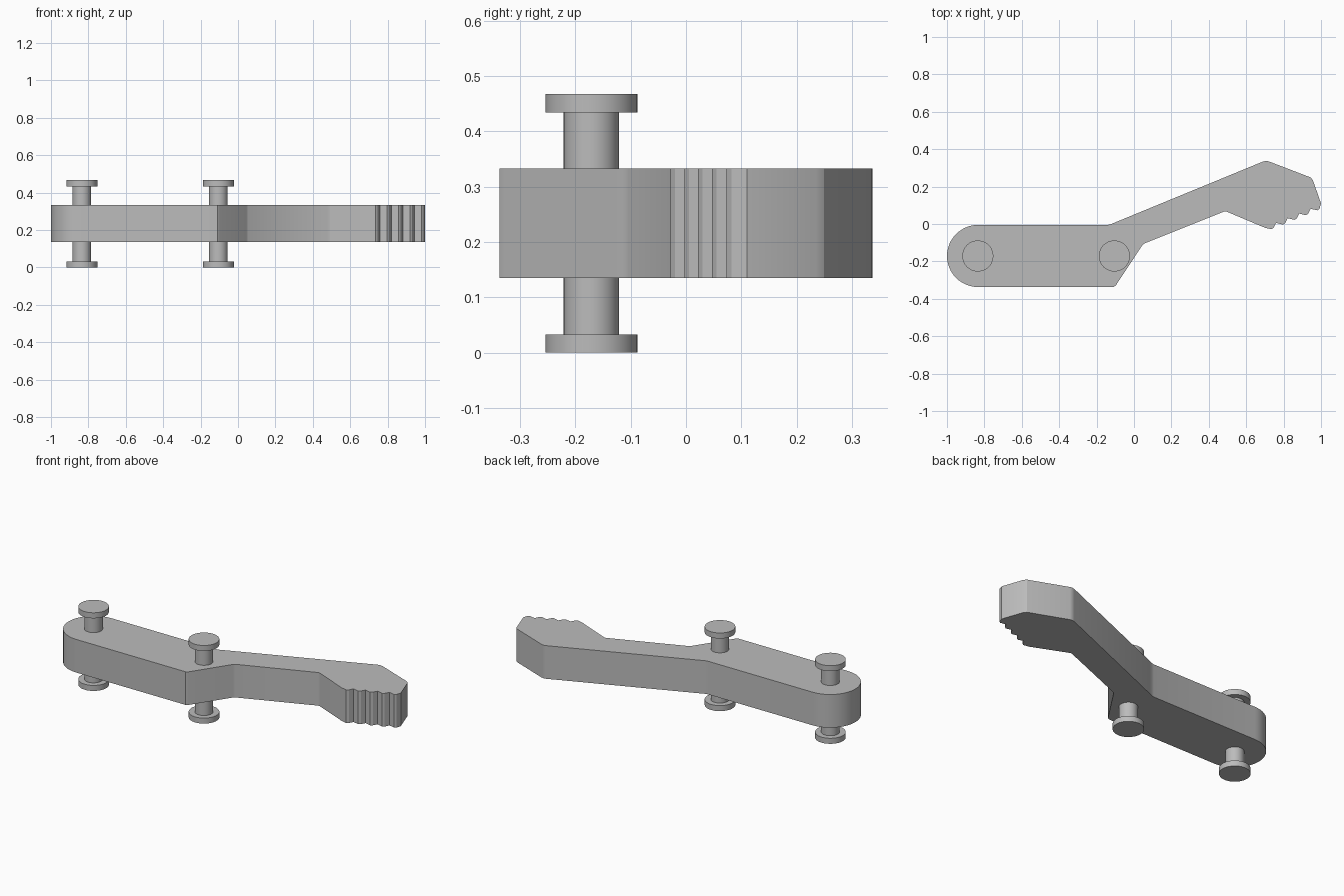
import bpy, bmesh, math

if "Cube" in bpy.data.objects:
    bpy.data.objects.remove(bpy.data.objects["Cube"], do_unlink=True)

grey = bpy.data.materials.new("plain grey")
grey.use_nodes = True
grey.diffuse_color = (0.5, 0.5, 0.5, 1)
grey.node_tree.nodes["Principled BSDF"].inputs["Base Color"].default_value = (0.5, 0.5, 0.5, 1)

Z_LOW, Z_HIGH, HEIGHT = 0.135, 0.333, 0.467
PIVOT_Y = -0.171


def finish(bm, name):
    bmesh.ops.recalc_face_normals(bm, faces=bm.faces)
    mesh = bpy.data.meshes.new(name)
    bm.to_mesh(mesh)
    bm.free()
    mesh.materials.append(grey)
    obj = bpy.data.objects.new(name, mesh)
    bpy.context.collection.objects.link(obj)
    bpy.ops.object.select_all(action='DESELECT')
    obj.select_set(True)
    bpy.context.view_layer.objects.active = obj
    bpy.ops.object.shade_smooth_by_angle(angle=math.radians(25))
    return obj


def lever_outline():
    # Rounded pivot end, from the top edge round to the bottom edge
    r = 0.166
    pts = []
    for i in range(25):
        a = math.pi / 2 + math.pi * i / 24
        pts.append((-0.834 + r * math.cos(a), PIVOT_Y + r * math.sin(a)))
    # Underside of the arm up to the grip
    pts += [(-0.11, -0.337), (-0.097, -0.328), (0.045, -0.113), (0.055, -0.104),
            (0.48, 0.066), (0.492, 0.067), (0.505, 0.062), (0.70, -0.02)]
    # Serrated grip: each tooth has a tip and a notch
    for i in range(4):
        x, y = 0.735 + 0.0615 * i, -0.028 + 0.025 * i
        pts += [(x, y), (x + 0.012, y + 0.008), (x + 0.025, y + 0.034)]
    # Nose and back of the arm
    pts += [(0.981, 0.073), (0.992, 0.082), (1.0, 0.11), (0.956, 0.235),
            (0.944, 0.249), (0.72, 0.335), (0.705, 0.337), (0.69, 0.334),
            (-0.10, 0.009), (-0.12, 0.0), (-0.14, -0.005)]
    return pts


# Lever plate
bm = bmesh.new()
base = bm.faces.new([bm.verts.new((x, y, Z_LOW)) for x, y in lever_outline()])
ext = bmesh.ops.extrude_face_region(bm, geom=[base], use_keep_orig=True)
top = [v for v in ext["geom"] if isinstance(v, bmesh.types.BMVert)]
bmesh.ops.translate(bm, verts=top, vec=(0, 0, Z_HIGH - Z_LOW))
finish(bm, "lever_plate")


def disc(name, x, radius, z0, z1):
    bm = bmesh.new()
    bmesh.ops.create_cone(bm, cap_ends=True, segments=48, radius1=radius,
                          radius2=radius, depth=z1 - z0)
    bmesh.ops.translate(bm, verts=bm.verts, vec=(x, PIVOT_Y, (z0 + z1) / 2))
    finish(bm, name)


# Two headed pins through the plate
for label, x in (("end", -0.835), ("middle", -0.105)):
    disc(label + "_pin_shaft", x, 0.05, 0.033, HEIGHT - 0.033)
    disc(label + "_pin_lower_head", x, 0.083, 0, 0.033)
    disc(label + "_pin_upper_head", x, 0.083, HEIGHT - 0.033, HEIGHT)
